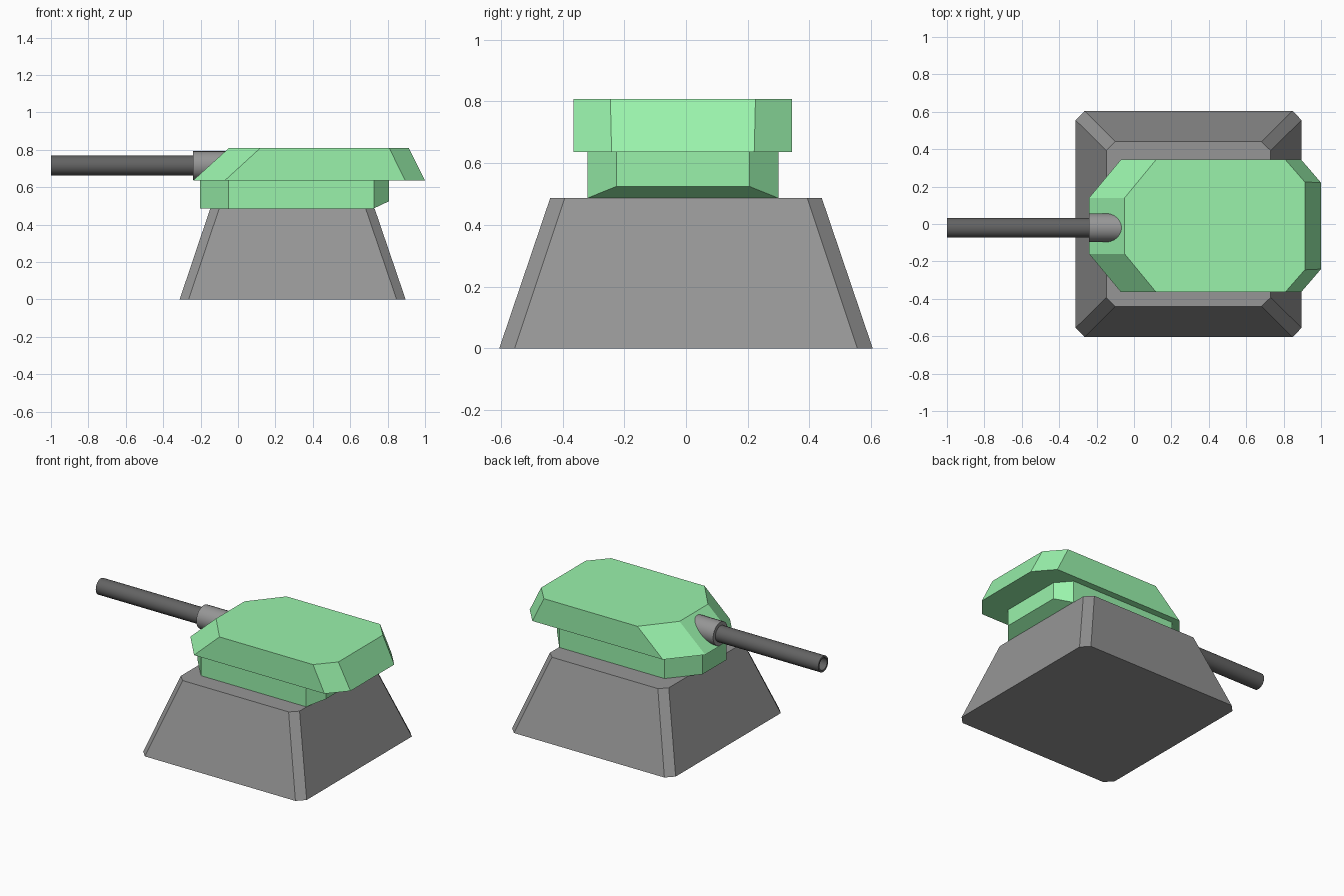
import bpy, bmesh, math

if "Cube" in bpy.data.objects:
    bpy.data.objects.remove(bpy.data.objects["Cube"])

CY = -0.010   # turret centre line
GY = -0.020   # gun centre line


def material(name, col):
    m = bpy.data.materials.new(name)
    m.diffuse_color = (*col, 1)
    m.use_nodes = True
    m.node_tree.nodes["Principled BSDF"].inputs["Base Color"].default_value = m.diffuse_color
    return m


def finish(bm, name, mat=None):
    bmesh.ops.recalc_face_normals(bm, faces=bm.faces)
    me = bpy.data.meshes.new(name)
    bm.to_mesh(me)
    bm.free()
    ob = bpy.data.objects.new(name, me)
    bpy.context.collection.objects.link(ob)
    if mat:
        me.materials.append(mat)
    return ob


def octagon(half, cy, z):
    """Mirror (x, y) half outline across cy into a closed ring."""
    return [(x, cy + y, z) for x, y in half] + [(x, cy - y, z) for x, y in reversed(half)]


def loft(name, low, high, mat=None):
    bm = bmesh.new()
    a = [bm.verts.new(p) for p in low]
    b = [bm.verts.new(p) for p in high]
    n = len(a)
    for i in range(n):
        j = (i + 1) % n
        bm.faces.new((a[i], a[j], b[j], b[i]))
    cap = bm.faces.new(a)
    bm.faces.new(b)
    # split the lower cap so a raised tail bends cleanly
    if abs(a[3].co.z - a[2].co.z) > 1e-4:
        bmesh.utils.face_split(cap, a[2], a[5])
    return finish(bm, name, mat)


def tube(name, x0, x1, r_out, r_in, z, mat=None, sides=24):
    """Hollow tube along x with ring-shaped ends."""
    bm = bmesh.new()
    rings = []
    for x, r in ((x0, r_out), (x1, r_out), (x1, r_in), (x0, r_in)):
        rings.append([bm.verts.new((x, GY + r * math.cos(t), z + r * math.sin(t)))
                      for t in (2 * math.pi * i / sides for i in range(sides))])
    for k in range(4):
        a, b = rings[k], rings[(k + 1) % 4]
        for i in range(sides):
            j = (i + 1) % sides
            bm.faces.new((a[i], a[j], b[j], b[i]))
    ob = finish(bm, name, mat)
    bpy.ops.object.select_all(action='DESELECT')
    ob.select_set(True)
    bpy.context.view_layer.objects.active = ob
    bpy.ops.object.shade_smooth_by_angle(angle=math.radians(40))
    return ob


green = material("green_paint", (0.32, 0.89, 0.41))
dark = material("dark_metal", (0.125, 0.125, 0.125))
grey = material("grey_metal", (0.305, 0.305, 0.305))

# Tapered pedestal with chamfered corners
loft("pedestal",
     octagon([(-0.312, 0.555), (-0.264, 0.605), (0.848, 0.605), (0.896, 0.555)], 0, 0),
     octagon([(-0.148, 0.393), (-0.10, 0.44), (0.682, 0.44), (0.73, 0.393)], 0, 0.487), grey)

# Turret ring body, underside rising at the rear
lower = [(-0.204, 0.128), (-0.05, 0.309), (0.727, 0.309), (0.808, 0.215)]
low = octagon(lower, CY, 0.487)
for i in (3, 4):
    low[i] = (low[i][0], low[i][1], 0.525)
loft("turret_body", low, octagon(lower, CY, 0.637), green)

# Sloped turret housing
loft("turret_housing",
     octagon([(-0.24, 0.15), (-0.07, 0.354), (0.894, 0.354), (1.0, 0.231)], CY, 0.636),
     octagon([(-0.05, 0.15), (0.118, 0.354), (0.809, 0.354), (0.913, 0.235)], CY, 0.808), green)

# Gun barrel and its sleeve
tube("gun_barrel", -1.0, -0.06, 0.053, 0.04, 0.716, dark)
tube("barrel_sleeve", -0.24, -0.05, 0.077, 0.05, 0.716, grey)
